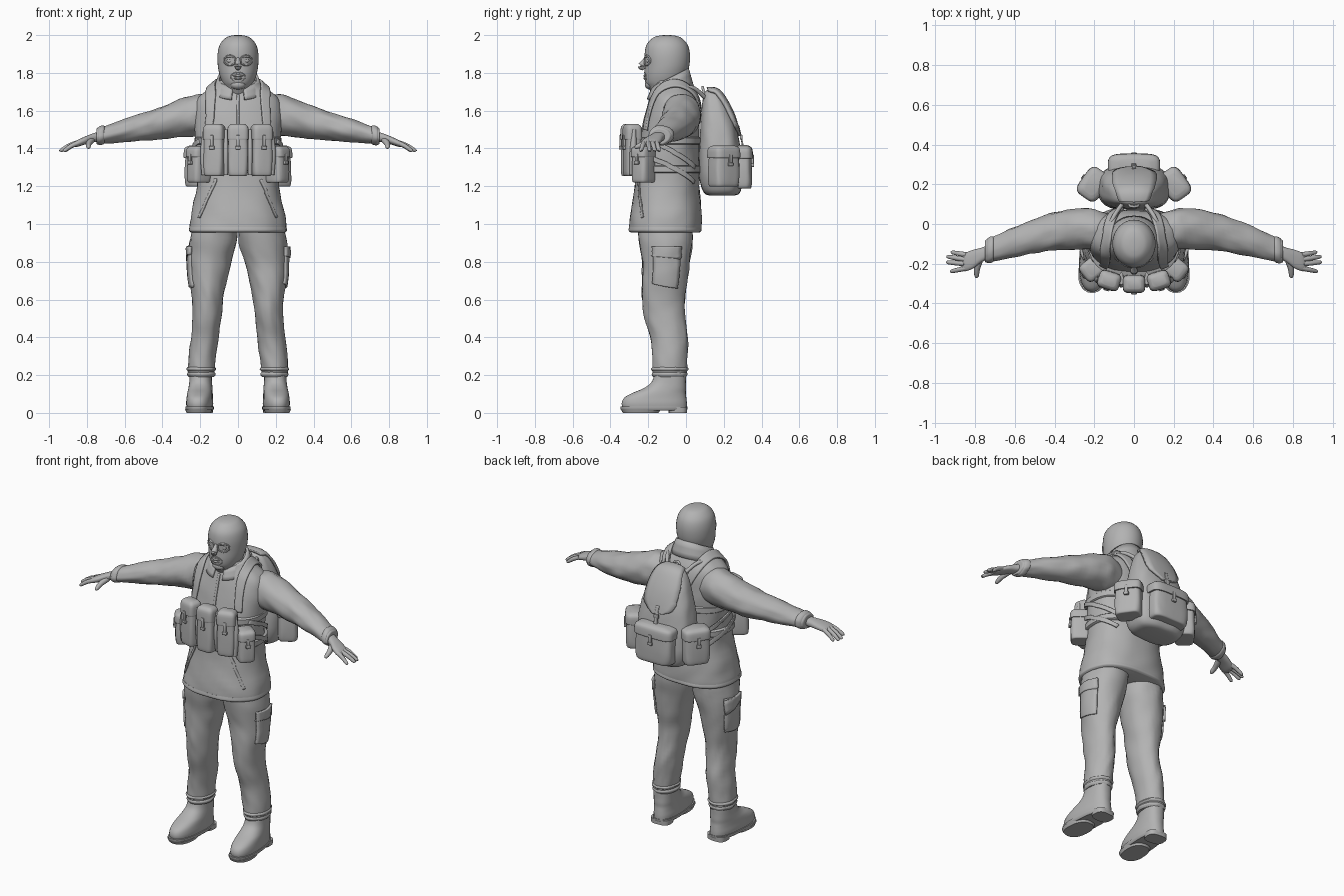
import bpy, bmesh, math
from mathutils import Vector, noise
from mathutils.bvhtree import BVHTree

cube = bpy.data.objects.get("Cube")
if cube:
    bpy.data.objects.remove(cube)

GREY = (0.45, 0.45, 0.45, 1)
mat = bpy.data.materials.new("plain grey")
mat.use_nodes = True
mat.diffuse_color = GREY
mat.node_tree.nodes["Principled BSDF"].inputs["Base Color"].default_value = GREY
mat.node_tree.nodes["Principled BSDF"].inputs["Roughness"].default_value = 0.8


def finish(name, bm, loc=(0, 0, 0), rot=0):
    """Turn a bmesh into a smooth shaded grey object."""
    bmesh.ops.recalc_face_normals(bm, faces=bm.faces)
    mesh = bpy.data.meshes.new(name)
    bm.to_mesh(mesh)
    bm.free()
    mesh.materials.append(mat)
    obj = bpy.data.objects.new(name, mesh)
    bpy.context.collection.objects.link(obj)
    obj.location, obj.rotation_euler.z = loc, rot
    for o in bpy.context.selected_objects:
        o.select_set(False)
    obj.select_set(True)
    bpy.context.view_layer.objects.active = obj
    bpy.ops.object.shade_smooth_by_angle(angle=math.radians(45))
    return obj


def spline(rows, steps):
    """Catmull-Rom samples through a list of equal-length tuples."""
    out = []
    for i in range(len(rows) - 1):
        a, b, c, d = (rows[max(0, min(len(rows) - 1, i + k))] for k in (-1, 0, 1, 2))
        for s in range(steps):
            t = s / steps
            out.append([0.5 * (2 * q + (r - p) * t + (2 * p - 5 * q + 4 * r - u) * t * t
                               + (3 * q - p - 3 * r + u) * t ** 3)
                        for p, q, r, u in zip(a, b, c, d)])
    return out + [list(rows[-1])]


def skin(bm, rows, closed=True, caps=True):
    """Bridge rows of points with quads."""
    vs = [[bm.verts.new(p) for p in row] for row in rows]
    n = len(vs[0])
    for r, s in zip(vs, vs[1:]):
        for j in range(n if closed else n - 1):
            bm.faces.new((r[j], r[(j + 1) % n], s[(j + 1) % n], s[j]))
    if caps and closed:
        bm.faces.new(vs[0])
        bm.faces.new(vs[-1])


def loft(name, rings, axis="z", power=2, fold=0, steps=4, n=32, loc=(0, 0, 0), rot=0):
    """Loft (position, centre 1, centre 2, radius 1, radius 2) along an axis."""
    rows = []
    for pos, c1, c2, r1, r2 in spline(rings, steps):
        row = []
        for j in range(n):
            a = 2 * math.pi * j / n
            ca, sa = math.cos(a), math.sin(a)
            u = math.copysign(abs(ca) ** (2 / power), ca)
            v = math.copysign(abs(sa) ** (2 / power), sa)
            k = 1
            if fold:
                q = Vector((u * 2, v * 2, pos * 13 + u * 2)) if axis == "z" else Vector((pos * 14, u * 2, v * 2))
                k += fold * noise.noise(q + Vector((c1 * 3, 0, 0)))
            p = (c1 + r1 * u * k, c2 + r2 * v * k)
            row.append((p[0], p[1], pos) if axis == "z" else (pos, p[0], p[1]))
        rows.append(row)
    bm = bmesh.new()
    skin(bm, rows)
    return finish(name, bm, loc, rot)


def tube(name, pts, radii, n=12, closed=False):
    """Round tube with rounded ends along a path."""
    path = spline([(*p, r) for p, r in zip(pts, radii)], 4)
    rows = []
    for i, (x, y, z, r) in enumerate(path):
        t = Vector(path[min(i + 1, len(path) - 1)][:3]) - Vector(path[max(i - 1, 0)][:3])
        q = t.to_track_quat("Z", "Y")
        rows.append([Vector((x, y, z)) + q @ Vector((r * math.cos(a), r * math.sin(a), 0))
                     for a in (2 * math.pi * j / n for j in range(n))])
    bm = bmesh.new()
    skin(bm, rows)
    return finish(name, bm)


def band(name, base, pts, widths, lift=0.006, thick=0.008):
    """Strap or flap laid on the surface of another object."""
    m = base.matrix_basis
    tree = BVHTree.FromPolygons([m @ v.co for v in base.data.vertices],
                                [p.vertices for p in base.data.polygons])
    path = spline([(*p, w) for p, w in zip(pts, widths)], 6)
    snapped = [tree.find_nearest(Vector(p[:3])) for p in path]
    rows = []
    for i, (co, nor, _, _) in enumerate(snapped):
        t = snapped[min(i + 1, len(path) - 1)][0] - snapped[max(i - 1, 0)][0]
        side = t.cross(nor).normalized()
        row = []
        for j in range(-3, 4):
            hit = tree.find_nearest(co + side * path[i][3] * j / 3)
            row.append(hit[0] + hit[1] * lift)
        rows.append(row)
    bm = bmesh.new()
    skin(bm, rows, closed=False)
    obj = finish(name, bm)
    mod = obj.modifiers.new("thickness", "SOLIDIFY")
    mod.thickness, mod.offset = thick, 0
    return obj


def block(name, loc, size, rot=0, bevel=0.006):
    """Bevelled box."""
    bm = bmesh.new()
    bmesh.ops.create_cube(bm, size=1)
    bmesh.ops.scale(bm, vec=size, verts=bm.verts)
    bmesh.ops.bevel(bm, geom=bm.edges[:], offset=bevel, segments=2, affect="EDGES", profile=0.5)
    return finish(name, bm, loc, rot)


def ball(name, loc, size):
    bm = bmesh.new()
    bmesh.ops.create_uvsphere(bm, u_segments=20, v_segments=12, radius=1)
    bmesh.ops.scale(bm, vec=size, verts=bm.verts)
    return finish(name, bm, loc)


def pouch(name, loc, size, rot=0):
    """Soft bag with a lid flap, closing tab and buckle; its face looks to local -y."""
    w, d, h = (s / 2 for s in size)
    loft(name, [(-h, 0, 0, w * .75, d * .7), (-h * .93, 0, 0, w * .93, d * .95), (-h * .4, 0, 0, w, d),
                (h * .4, 0, 0, w * .96, d * .95), (h * .9, 0, 0, w * .9, d * .85), (h, 0, 0, w * .6, d * .5)],
         power=4, fold=.04, loc=loc, rot=rot)
    loft(name + "_flap", [(h * .42, 0, 0, w * 1.03, d * 1.06), (h * .5, 0, 0, w * 1.05, d * 1.1),
                          (h * .9, 0, 0, w, d), (h * 1.04, 0, 0, w * .65, d * .6)], power=4, loc=loc, rot=rot)
    front = Vector((math.sin(rot), -math.cos(rot), 0)) * d * 1.06
    for part, z, s in (("_tab", .32, (.018, .012, h * .55)), ("_buckle", .1, (.028, .016, .018))):
        block(name + part, Vector(loc) + front + Vector((0, 0, h * z)), s, rot, .003)


# jacket and collar
jacket = loft("jacket", [(.955, 0, -.11, .24, .178), (.97, 0, -.11, .257, .192), (1.05, 0, -.106, .248, .188),
                         (1.2, 0, -.1, .218, .172), (1.35, 0, -.095, .217, .165), (1.5, 0, -.08, .23, .152),
                         (1.6, 0, -.07, .235, .137), (1.67, 0, -.065, .21, .12), (1.72, 0, -.07, .145, .102),
                         (1.76, 0, -.08, .1, .09)], power=2.3, fold=.03, n=48)
rows = []
for f in (0, .3, .6, 1):
    row = []
    for j in range(41):
        a = math.radians(-75 + 330 * j / 40)
        r = .138 - .03 * f
        z = 1.695 + .035 * math.sin(a) + f * (.08 + .015 * math.sin(a))
        row.append((r * math.cos(a), -.085 + r * .92 * math.sin(a), z))
    rows.append(row)
bm = bmesh.new()
skin(bm, rows, closed=False)
finish("collar", bm).modifiers.new("thickness", "SOLIDIFY").thickness = .012
band("zip", jacket, [(0, -.2, 1.69), (0, -.24, 1.6), (0, -.25, 1.48)], [.007] * 3, .002, .006)
loft("hem", [(.955, 0, -.11, .25, .184), (.965, 0, -.11, .26, .195), (.985, 0, -.11, .257, .192)],
     power=2.3, fold=.03, n=48)

# head and face
loft("head", [(1.66, 0, -.09, .07, .07), (1.72, 0, -.108, .073, .09), (1.75, 0, -.112, .084, .104),
              (1.79, 0, -.108, .098, .112), (1.84, 0, -.1, .107, .118), (1.9, 0, -.099, .108, .12),
              (1.95, 0, -.1, .096, .108), (1.985, 0, -.1, .066, .076), (1.997, 0, -.1, .036, .042),
              (2.0, 0, -.1, .008, .01)], n=40)
tube("nose", [(0, -.207, 1.885), (0, -.222, 1.86), (0, -.236, 1.835), (0, -.222, 1.82)], [.008, .013, .019, .008])


def face_ring(name, x, z, rx, rz):
    pts = []
    for i in range(17):
        a = 2 * math.pi * i / 16
        px, pz = x + rx * math.cos(a), z + rz * math.sin(a)
        pts.append((px, -.1 - .119 * math.sqrt(max(0, 1 - (px / .108) ** 2)) + max(0, 1.82 - pz) * .1, pz))
    tube(name, pts, [.0045] * 17, n=8)


face_ring("mouth_rim", 0, 1.778, .036, .024)
for z, w in ((1.785, .026), (1.771, .022)):
    ball("lip", (0, -.214, z), (w, .012, .007))
ball("chin", (0, -.19, 1.738), (.04, .028, .026))

for sx, side in ((1, "left"), (-1, "right")):
    # eyes
    face_ring(side + "_eye_rim", sx * .043, 1.866, .03, .026)
    ball(side + "_eye", (sx * .042, -.197, 1.864), (.018, .014, .012))
    tube(side + "_brow", [(sx * .02, -.217, 1.882), (sx * .045, -.207, 1.888), (sx * .066, -.194, 1.88)],
         [.004, .006, .003])

    # sleeves and cuffs
    sleeve = [(.1, -.04, 1.57, .08, .09), (.2, -.025, 1.578, .1, .11), (.28, -.025, 1.565, .103, .104),
              (.4, -.036, 1.536, .095, .087), (.5, -.062, 1.515, .086, .074), (.6, -.09, 1.495, .076, .062),
              (.7, -.123, 1.473, .063, .047), (.745, -.137, 1.465, .058, .044), (.75, -.138, 1.464, .04, .03)]
    loft(side + "_sleeve", [(sx * r[0], *r[1:]) for r in sleeve], "x", fold=.08)
    cuff = [(.705, -.125, 1.472, .058, .044), (.715, -.128, 1.471, .066, .052), (.735, -.134, 1.467, .064, .05),
            (.745, -.137, 1.465, .052, .04)]
    loft(side + "_cuff", [(sx * r[0], *r[1:]) for r in cuff], "x", fold=.08)

    # hands
    palm = [(.72, -.135, 1.468, .034, .026), (.77, -.157, 1.455, .037, .024), (.81, -.177, 1.442, .047, .021),
            (.85, -.192, 1.427, .046, .018), (.868, -.198, 1.42, .034, .01)]
    loft(side + "_palm", [(sx * r[0], *r[1:]) for r in palm], "x", power=2.4)
    for finger, root, tip in (("little", (.845, -.155), (.915, -.143)), ("ring", (.852, -.178), (.936, -.165)),
                              ("middle", (.853, -.2), (.938, -.193)), ("index", (.845, -.222), (.918, -.238))):
        (x0, y0), (x1, y1) = root, tip
        tube(f"{side}_{finger}_finger", [(sx * x0, y0, 1.43), (sx * (x0 + x1) / 2, (y0 + y1) / 2, 1.414),
                                         (sx * x1, y1, 1.389), (sx * (x1 + .004), y1, 1.386)],
             [.013, .012, .009, .002])
    tube(side + "_thumb", [(sx * .775, -.175, 1.445), (sx * .79, -.225, 1.425), (sx * .792, -.262, 1.408),
                           (sx * .792, -.272, 1.405)], [.018, .015, .011, .003])

    # trousers with rolled hem and thigh pocket
    leg = [(1.0, .12, -.11, .12, .15), (.9, .132, -.108, .127, .14), (.8, .148, -.106, .115, .126),
           (.7, .157, -.112, .098, .12), (.6, .16, -.118, .082, .113), (.5, .165, -.11, .075, .107),
           (.4, .175, -.09, .074, .1), (.3, .188, -.086, .073, .093), (.22, .195, -.086, .07, .09),
           (.19, .195, -.086, .062, .08)]
    trouser = loft(side + "_trouser_leg", [(z, sx * c, *r) for z, c, *r in leg], fold=.06)
    for z, k in ((.205, 0), (.232, .004)):
        loft(side + "_trouser_hem", [(z - .014, sx * .195, -.086, .066, .086),
                                     (z, sx * .194, -.086, .074 + k, .093 + k),
                                     (z + .014, sx * .194, -.086, .066, .086)], fold=.08)
    band(side + "_thigh_pocket", trouser, [(sx * .3, -.1, .86), (sx * .3, -.1, .75), (sx * .3, -.11, .66)],
         [.078, .08, .076], .003, .012)
    band(side + "_pocket_flap", trouser, [(sx * .3, -.1, .885), (sx * .3, -.1, .82)], [.085, .085], .008, .014)
    band(side + "_jacket_pocket", jacket, [(sx * .14, -.3, 1.24), (sx * .18, -.28, 1.15), (sx * .225, -.25, 1.04)],
         [.008] * 3, .002, .006)

    # boots with sole and heel
    turn = sx * .07
    here = (sx * .197, -.085, 0)
    loft(side + "_boot", [(.02, 0, -.08, .066, .17), (.05, 0, -.083, .07, .173), (.08, 0, -.078, .068, .165),
                          (.105, 0, -.058, .066, .142), (.13, 0, -.028, .063, .113), (.16, 0, -.008, .06, .092),
                          (.2, 0, 0, .058, .084), (.24, 0, 0, .056, .08)], power=2.4, loc=here, rot=turn)
    loft(side + "_sole", [(.012, 0, -.085, .066, .17), (.02, 0, -.085, .073, .178), (.034, 0, -.085, .073, .178)],
         power=2.5, loc=here, rot=turn, steps=1)
    loft(side + "_heel", [(0, 0, .042, .06, .048), (.03, 0, .042, .062, .049)], power=3, loc=here, rot=turn, steps=1)
    loft(side + "_tread", [(0, 0, -.155, .064, .095), (.02, 0, -.155, .072, .106)],
         power=2.4, loc=here, rot=turn, steps=1)

# chest rig
for x, y, rot, name in ((-.125, -.285, -.3, "right"), (0, -.302, 0, "middle"), (.125, -.285, .3, "left")):
    pouch(name + "_chest_pouch", (x, y, 1.39), (.108, .085, .27), rot)
for x in (-.064, .064):
    loft("pouch_divider", [(1.26, x, -.275, .012, .03), (1.38, x, -.285, .014, .035), (1.5, x, -.275, .01, .03)],
         power=3)
for sx, side in ((1, "left"), (-1, "right")):
    pouch(side + "_hip_pouch", (sx * .208, -.225, 1.315), (.1, .11, .19), sx * .9)
    loft(side + "_side_rod", [(1.26, sx * .178, -.285, .014, .014), (1.38, sx * .182, -.28, .018, .018),
                              (1.5, sx * .175, -.275, .01, .01)], n=16)
for z in (1.29, 1.44):
    loft("rig_belt", [(z - .02, 0, -.095, .224, .172), (z - .015, 0, -.095, .23, .178),
                      (z + .015, 0, -.095, .23, .178), (z + .02, 0, -.095, .224, .172)], power=2.3, steps=1, n=48)

# backpack
pack = loft("backpack", [(1.15, 0, .19, .08, .05), (1.165, 0, .19, .145, .095), (1.25, 0, .185, .178, .115),
                         (1.38, 0, .18, .178, .11), (1.5, 0, .172, .158, .097), (1.6, 0, .158, .13, .076),
                         (1.67, 0, .143, .098, .052), (1.7, 0, .135, .07, .035), (1.71, 0, .132, .03, .015)],
            power=2.8, fold=.03, n=48)
band("backpack_lid", pack, [(0, .11, 1.72), (0, .17, 1.7), (0, .24, 1.6), (0, .28, 1.52), (0, .3, 1.475)],
     [.075, .105, .118, .1, .03], .008, .014)
band("lid_strap", pack, [(0, .28, 1.52), (0, .29, 1.46), (0, .3, 1.4)], [.011] * 3, .014, .008)
block("lid_buckle", (0, .292, 1.46), (.03, .014, .024), 0, .003)
tube("carry_loop", [(-.025, .1, 1.68), (-.018, .09, 1.715), (0, .088, 1.725), (.018, .09, 1.715), (.025, .1, 1.68)],
     [.007] * 5)
pouch("back_pocket", (0, .292, 1.3), (.25, .115, .225), math.pi)
for sx, side in ((1, "left"), (-1, "right")):
    pouch(side + "_side_pocket", (sx * .205, .2, 1.305), (.155, .115, .215), math.pi - sx * .95)

    # harness straps
    band(side + "_shoulder_strap", jacket,
         [(sx * .165, -.24, 1.5), (sx * .155, -.22, 1.6), (sx * .14, -.15, 1.69), (sx * .13, -.06, 1.74),
          (sx * .1, .04, 1.68), (sx * .07, .09, 1.6)], [.02, .022, .026, .028, .026, .02], .012, .012)
    tube(side + "_pack_strap", [(sx * .13, -.03, 1.72), (sx * .1, .04, 1.72), (sx * .06, .1, 1.67)], [.011] * 3)
    for z0, z1 in ((1.44, 1.3), (1.35, 1.22)):
        band(side + "_side_strap", jacket,
             [(sx * .22, -.2, z0), (sx * .25, -.08, (z0 + z1) / 2 + .02), (sx * .18, .08, z1)], [.012] * 3, .014, .007)
